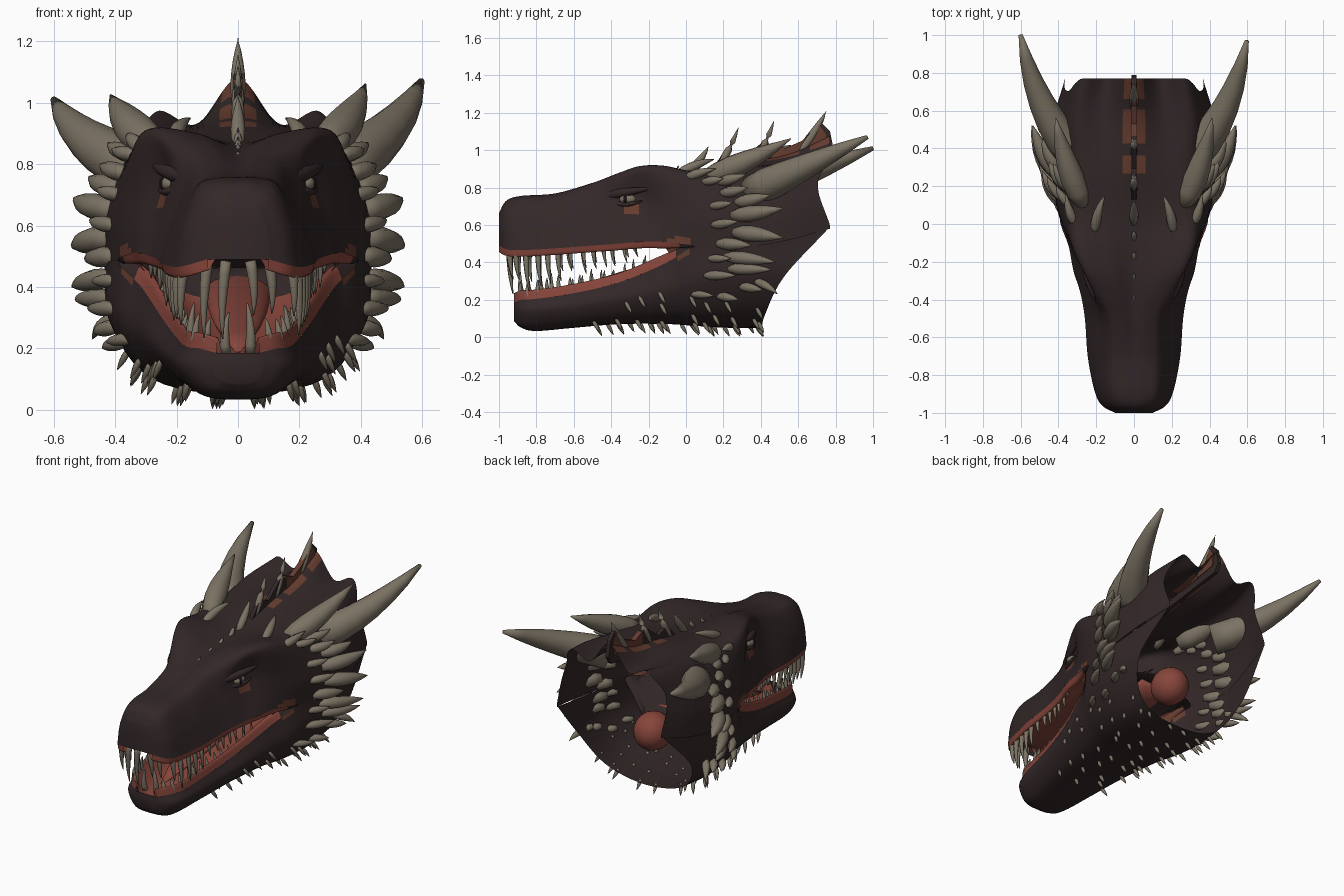
import bpy, bmesh, math, random
from mathutils import Vector as V
from mathutils.bvhtree import BVHTree

if "Cube" in bpy.data.objects:
    bpy.data.objects.remove(bpy.data.objects["Cube"])

random.seed(4)


def material(name, rgb):
    m = bpy.data.materials.new(name)
    m.diffuse_color = (*rgb, 1)
    m.use_nodes = True
    m.node_tree.nodes["Principled BSDF"].inputs["Base Color"].default_value = m.diffuse_color
    return m


SKIN = material("dark hide", (0.033, 0.0205, 0.021))
HORN = material("horn grey", (0.200, 0.170, 0.127))
RED = material("mouth red", (0.24, 0.060, 0.044))
BROWN = material("membrane brown", (0.13, 0.045, 0.029))
BLACK = material("pupil black", (0.008, 0.006, 0.006))


def finish(bm, name, mats, smooth=True):
    bmesh.ops.recalc_face_normals(bm, faces=bm.faces)
    me = bpy.data.meshes.new(name)
    bm.to_mesh(me)
    bm.free()
    for m in mats:
        me.materials.append(m)
    for p in me.polygons:
        p.use_smooth = smooth
    ob = bpy.data.objects.new(name, me)
    bpy.context.collection.objects.link(ob)


def spline(pts, m):
    """Catmull-Rom curve through every point."""
    p = [pts[0] * 2 - pts[1]] + pts + [pts[-1] * 2 - pts[-2]]
    out = []
    for i in range(1, len(p) - 2):
        a, b, c, d = p[i - 1:i + 3]
        for k in range(m):
            t = k / m
            out.append(0.5 * (2 * b + (c - a) * t + (2 * a - 5 * b + 4 * c - d) * t * t
                              + (3 * b - a - 3 * c + d) * t ** 3))
    return out + [pts[-1]]


def loft(sections, m=6, cap=True):
    """Skin mirrored half sections; each runs from the outer edge to the centre line."""
    rows = []
    for half in sections:
        full = half + [V((-q.x, q.y, q.z)) for q in reversed(half[:-1])]
        rows.append(spline(full, m))
    cols = [spline(list(c), m) for c in zip(*rows)]
    bm = bmesh.new()
    vs = [[bm.verts.new(q) for q in c] for c in cols]
    for a, b in zip(vs, vs[1:]):
        for i in range(len(a) - 1):
            bm.faces.new((a[i], a[i + 1], b[i + 1], b[i]))
    if cap:
        bm.faces.new([c[0] for c in vs])
    return bm


HORN_SHAPE = (1, .98, .88, .74, .58, .38, .12)
LEAF_SHAPE = (.65, .92, 1, .9, .7, .4, .05)


def tube(bm, a, b, c, r, shape=LEAF_SHAPE, sides=8, flat=1.0):
    """Tapered tube along a bent path a-b-c."""
    a, b, c = V(a), V(b), V(c)
    n, last = len(shape) - 1, None
    for i, s in enumerate(shape):
        t = i / n
        p = a * (1 - t) ** 2 + b * 2 * t * (1 - t) + c * t * t
        d = ((b - a) * (1 - t) + (c - b) * t).normalized()
        u = d.cross(V((0.02, 0.05, 1)) if abs(d.z) < 0.9 else V((0, 1, 0))).normalized()
        w = u.cross(d) * flat
        ring = [bm.verts.new(p + (u * math.cos(g) + w * math.sin(g)) * r * s)
                for g in (math.tau * k / sides for k in range(sides))]
        if last:
            for k in range(sides):
                bm.faces.new((last[k], last[k - 1], ring[k - 1], ring[k]))
        else:
            bm.faces.new(ring)
        last = ring
    bm.faces.new(last)


def flip(p, s):
    return (p[0] * s, p[1], p[2])


def lerp(rows, y):
    for a, b in zip(rows, rows[1:]):
        if a[0] <= y <= b[0]:
            t = (y - a[0]) / (b[0] - a[0])
            return [p + (q - p) * t for p, q in zip(a, b)]
    return rows[0] if y < rows[0][0] else rows[-1]


def oval(q, y, z, ry, rz):
    return math.hypot((q.y - y) / ry, (q.z - z) / rz) < 1


# Upper head: y, centre top, mid top, brow x z, cheek x z, lip x z
head = [(-1.0, .665, .66, .07, .645, .095, .57, .10, .49), (-.96, .73, .725, .115, .69, .155, .59, .17, .47),
        (-.88, .755, .752, .13, .725, .185, .60, .21, .465), (-.70, .765, .767, .135, .74, .20, .62, .245, .475),
        (-.50, .81, .825, .145, .80, .205, .65, .26, .49), (-.36, .84, .875, .21, .86, .22, .73, .285, .50),
        (-.25, .855, .90, .265, .90, .245, .735, .32, .51), (-.12, .865, .90, .315, .90, .325, .69, .345, .51),
        (.05, .88, .885, .33, .865, .39, .66, .39, .485), (.30, .93, .91, .32, .88, .425, .66, .435, .48),
        (.55, .98, .92, .32, .92, .41, .70, .425, .52), (.77, 1.08, .93, .27, .97, .36, .78, .365, .58)]
bm = loft([[V((xl, y, zl)), V((xc, y, zc)), V((xb, y, zb)), V((xb / 2, y, z1)), V((0, y, zt))]
           for y, zt, z1, xb, zb, xc, zc, xl, zl in head], 8)
for f in bm.faces:      # brown patches: under the eyes, mouth corners, beside the crest
    q = f.calc_center_median()
    side = abs(q.x) > .2 and (oval(q, -.29, .69, .045, .03) or oval(q, -.04, .49, .07, .05))
    ridge = abs(q.x) < .055 and (.27 < q.y < .35 or .44 < q.y < .60 or q.y > .66 and q.z > 1)
    f.material_index = int(side or ridge)
for v in bm.verts:      # round the rear rim at the sides
    v.co.y -= max(0, v.co.y - .5) * .4 * min(1, max(0, abs(v.co.x) - .28) / .1) * max(0, 1 - abs(v.co.z - .85) / .25)
tree_head = BVHTree.FromBMesh(bm)
finish(bm, "upper_head", [SKIN, BROWN])

# Lower jaw and throat: y, backward sweep, lip x z, side x z, low x z, bottom z
jaw = [(-.92, 0, .07, .185, .08, .14, .05, .095, .085), (-.88, 0, .13, .20, .15, .14, .10, .065, .05),
       (-.80, 0, .17, .205, .19, .14, .12, .05, .033), (-.60, 0, .20, .235, .22, .16, .15, .07, .05),
       (-.35, 0, .245, .295, .27, .20, .18, .09, .07), (-.10, 0, .315, .40, .33, .24, .22, .10, .07),
       (.05, 0, .39, .485, .39, .28, .26, .10, .06), (.23, .12, .435, .48, .42, .29, .28, .10, .05),
       (.41, .34, .37, .575, .40, .32, .27, .11, .05)]
bm = loft([[V((x, y + s * max(0, (z - .05) / .52) ** 1.7, z)) for x, z in ((xl, zl), (xs, zs), (xm, zm), (0, zb))]
           for y, s, xl, zl, xs, zs, xm, zm, zb in jaw])
for f in bm.faces:
    q = f.calc_center_median()
    f.material_index = int(abs(q.x) > .2 and oval(q, -.04, .48, .07, .06))
tree_jaw = BVHTree.FromBMesh(bm)
finish(bm, "lower_jaw", [SKIN, BROWN])


def hit(origin, direction):
    best = None
    for t in (tree_head, tree_jaw):
        p, _, _, d = t.ray_cast(V(origin), V(direction))
        if p and (best is None or d < best[1]):
            best = (p, d)
    return best and best[0]


# Mouth lining shares the lip edges, then narrows to the throat; dark at the back
rear = [(.17, .25, .45), (.29, .11, .42), (.38, .04, .40)]
palate = [(h[0], h[7], h[8]) for h in head[:9]] + rear
floor = [(j[0], j[2], j[3]) for j in jaw[:7]] + rear
for name, rows, prof in (("palate", palate, ((1, 0), (.95, -.035), (.8, -.01), (.45, .05), (0, .06))),
                         ("mouth_floor", floor, ((1, 0), (.93, .05), (.78, .01), (.45, -.06), (0, -.08)))):
    bm = loft([[V((x * k, y, z + dz * min(1, max(.2, (.1 - y) / .15)))) for k, dz in prof] for y, x, z in rows], 4, False)
    for f in bm.faces:
        f.material_index = int(f.calc_center_median().y > -.04)
    finish(bm, name, [RED, SKIN])

# Throat bulb behind the mouth, and the tongue
bm = bmesh.new()
bmesh.ops.create_uvsphere(bm, u_segments=20, v_segments=12, radius=1)
for v in bm.verts:
    v.co = V((v.co.x * .11, .33 + v.co.y * .12, .36 + v.co.z * .115))
finish(bm, "throat", [RED])
bm = bmesh.new()
tube(bm, (0, .2, .42), (0, -.25, .36), (0, -.76, .19), .11, sides=16, flat=.4,
     shape=(1, 1, .98, .93, .85, .7, .45, .1))
finish(bm, "tongue", [RED])

# Skin web closing each mouth corner
bm = bmesh.new()
for s in (1, -1):
    ys = (-.13, -.07, -.01, .05)
    up = [bm.verts.new(flip((lerp(head, y)[7] - .006, y, lerp(head, y)[8]), s)) for y in ys]
    mid = [bm.verts.new(flip((lerp(head, y)[7] - .04, y + .04, (lerp(head, y)[8] + lerp(jaw, y)[3]) / 2), s)) for y in ys]
    low = [bm.verts.new(flip((lerp(jaw, y)[2] - .006, y, lerp(jaw, y)[3]), s)) for y in ys]
    for a, b in ((up, mid), (mid, low)):
        for i in range(3):
            bm.faces.new((a[i], a[i + 1], b[i + 1], b[i]))
finish(bm, "mouth_corners", [BROWN])

# Teeth along both jaws
for name, rows, sgn, y0, big in (("upper_teeth", palate, -1, -.93, .15), ("lower_teeth", floor, 1, -.86, .07)):
    bm = bmesh.new()
    for s in (1, -1):
        spots = [(x, y0 - .01) for x in (.04, .10)]
        spots += [(None, y0 + .03 + i * .057 + random.uniform(-.012, .012)) for i in range(12)]
        for x, y in spots:
            _, ex, z = lerp(rows, y)
            x = x or ex * .87
            k = max(0, (-y - .2) / .72)
            ln = (.06 + big * k) * random.uniform(.6, 1.1)
            a = V((x * s, y, z - sgn * .015))
            c = a + V((-.01 * s * sgn, .015 if sgn < 0 else -.015, sgn * (ln + .03)))
            tube(bm, a, (a + c) / 2 + V((.012 * s, -.015, 0)), c, .011 + .008 * k, HORN_SHAPE, 7)
    finish(bm, name, [HORN])

# Eyes, pupils and lids
for name, mat, (x, y, z), (rx, ry, rz) in (("eyes", HORN, (.222, -.31, .737), (.032, .046, .028)),
                                          ("pupils", BLACK, (.243, -.325, .737), (.014, .010, .022))):
    bm = bmesh.new()
    for s in (1, -1):
        new = bmesh.ops.create_uvsphere(bm, u_segments=14, v_segments=10, radius=1)["verts"]
        for v in new:
            v.co = V((s * x + v.co.x * rx, y + v.co.y * ry, z + v.co.z * rz))
    finish(bm, name, [mat])
bm = bmesh.new()
for s in (1, -1):
    tube(bm, flip((.14, -.46, .75), s), flip((.25, -.33, .775), s), flip((.28, -.16, .80), s), .026, sides=10)
    tube(bm, flip((.19, -.39, .72), s), flip((.265, -.31, .695), s), flip((.25, -.22, .735), s), .014, sides=10)
finish(bm, "eyelids", [SKIN])

# Large swept horns, slightly uneven, and the brow horns
bm = bmesh.new()
tube(bm, (.31, .36, .78), (.52, .58, .885), (.597, .97, 1.07), .093, HORN_SHAPE, 14)
tube(bm, (-.31, .36, .78), (-.52, .60, .86), (-.60, 1.0, 1.01), .093, HORN_SHAPE, 14)
finish(bm, "main_horns", [HORN])
bm = bmesh.new()
for s, tip in ((1, 1.06), (-1, 1.025)):
    tube(bm, flip((.265, .10, .85), s), flip((.365, .30, .92), s), flip((.415, .56, tip), s), .064, sides=12)
    tube(bm, flip((.21, -.05, .87), s), flip((.20, .06, .93), s), flip((.155, .15, .95), s), .026)
    tube(bm, flip((.31, .0, .85), s), flip((.35, .06, .88), s), flip((.36, .16, .90), s), .026)
finish(bm, "brow_horns", [HORN])

# Cheek spikes: base y z, tip y z, thickness
cheek = [(.10, .83, .20, .85, .024), (.18, .83, .32, .87, .03), (.20, .77, .33, .80, .03), (.28, .72, .45, .76, .036),
         (.26, .65, .52, .69, .044), (.27, .56, .52, .53, .044), (.18, .50, .35, .49, .034), (.15, .60, .28, .62, .026),
         (.22, .43, .48, .40, .036), (.24, .365, .46, .36, .032), (.11, .33, .27, .33, .026), (.13, .42, .24, .42, .022),
         (.04, .23, .15, .22, .021), (.18, .22, .28, .20, .024), (.38, .30, .49, .23, .024),
         (.30, .27, .41, .25, .026), (.14, .70, .25, .72, .024)]
bm = bmesh.new()
for s in (1, -1):
    for y, z, ty, tz, r in cheek:
        p = hit((1, y, z), (-1, 0, 0))
        if p:
            out = .025 + .33 * (ty - y)
            tube(bm, flip((p.x - .02, y - .01, z), s), flip((p.x + out * .7, (y + ty) / 2, z + (tz - z) * .3), s),
                 flip((p.x + out, ty, tz), s), r)
finish(bm, "cheek_spikes", [HORN])

# Small spikes under the jaw
bm = bmesh.new()
for s in (1, -1):
    for i in range(8):
        for x in (.07, .18, .27, .34):
            y = -.46 + i * .115 + random.uniform(-.04, .04)
            x += random.uniform(-.025, .025)
            p = hit((x, y, -1), (0, 0, 1))
            if p and p.z < .24 and y < .42:
                a, c = V((x * s, y, p.z + .008)), V((x * 1.1 * s, y + .035, max(.003, p.z - .055)))
                tube(bm, a, (a + c) / 2, c, .0115, sides=6)
finish(bm, "jaw_spikes", [HORN])

# Crest: centre spikes with a thin web behind them
bm = bmesh.new()
for y, z, ty, tz, r in ((-.42, .81, -.38, .85, .009), (-.31, .83, -.26, .87, .01), (-.20, .84, -.15, .89, .012),
                        (-.09, .85, -.04, .92, .014), (.0, .86, .12, 1.02, .024), (.16, .89, .28, 1.12, .021),
                        (.36, .93, .47, 1.155, .021), (.60, .98, .75, 1.21, .025)):
    tube(bm, (0, y, z), (0, (y + ty) / 2 + .02, (z + tz) / 2), (0, ty, tz), r)
finish(bm, "crest_spikes", [HORN])
for name, mat, half, pts in (
        ("crest_ridge", SKIN, .012, ((.1, .86), (.2, .98), (.29, .95), (.42, 1.05), (.5, 1.0), (.62, 1.03),
                                     (.72, 1.15), (.77, 1.1), (.79, 1.0), (.76, .95))),
        ("crest_web", BROWN, .016, ((.46, .95), (.46, 1.04), (.53, 1.01), (.62, 1.05), (.71, 1.14), (.75, 1.08),
                                    (.74, 1.0)))):
    bm = bmesh.new()
    a = [bm.verts.new((half, y, z)) for y, z in pts]
    b = [bm.verts.new((-half, y, z)) for y, z in pts]
    bm.faces.new(a)
    bm.faces.new(b[::-1])
    for i in range(len(a)):
        bm.faces.new((a[i - 1], a[i], b[i], b[i - 1]))
    finish(bm, name, [mat], False)
